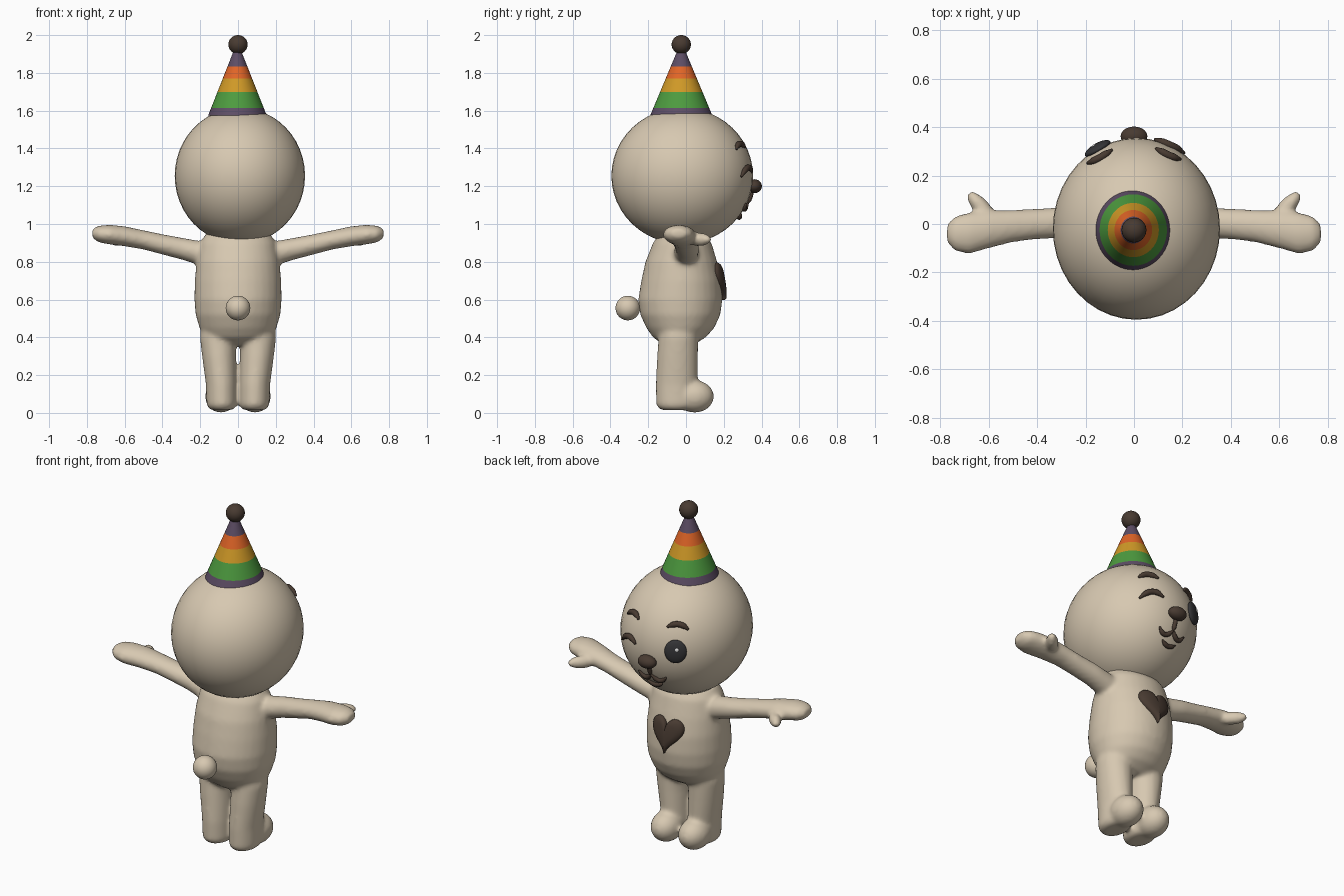
import bpy, bmesh, math
from mathutils import Vector

if "Cube" in bpy.data.objects:
    bpy.data.objects.remove(bpy.data.objects["Cube"], do_unlink=True)


def material(name, r, g, b):
    m = bpy.data.materials.new(name)
    m.use_nodes = True
    m.diffuse_color = (r, g, b, 1)
    bsdf = m.node_tree.nodes["Principled BSDF"]
    bsdf.inputs["Base Color"].default_value = (r, g, b, 1)
    bsdf.inputs["Roughness"].default_value = 0.8
    return m


CREAM = material("cream", 0.68, 0.58, 0.44)
BROWN = material("dark brown", 0.065, 0.043, 0.031)
CHARCOAL = material("charcoal", 0.035, 0.035, 0.038)
WHITE = material("white", 0.85, 0.85, 0.85)
PURPLE = material("purple", 0.11, 0.075, 0.13)
GREEN = material("green", 0.075, 0.33, 0.05)
YELLOW = material("yellow", 0.63, 0.32, 0.02)
ORANGE = material("orange", 0.75, 0.13, 0.02)


def finish(name, bm, *mats):
    bmesh.ops.recalc_face_normals(bm, faces=bm.faces)
    me = bpy.data.meshes.new(name)
    bm.to_mesh(me)
    bm.free()
    for m in mats:
        me.materials.append(m)
    for p in me.polygons:
        p.use_smooth = True
    ob = bpy.data.objects.new(name, me)
    bpy.context.collection.objects.link(ob)
    return ob


def ball(name, loc, radii, mat, rot=None):
    bm = bmesh.new()
    bmesh.ops.create_uvsphere(bm, u_segments=40, v_segments=24, radius=1)
    ob = finish(name, bm, mat)
    ob.location, ob.scale = loc, radii
    if rot:
        ob.rotation_euler = rot
    return ob


def skin_rings(bm, rings, steps=32):
    """Loft closed rings of points and cap both ends."""
    loops = [[bm.verts.new(p) for p in ring] for ring in rings]
    bands = []
    for a, b in zip(loops, loops[1:]):
        bands.append([bm.faces.new((a[i], a[(i + 1) % steps], b[(i + 1) % steps], b[i]))
                      for i in range(steps)])
    bm.faces.new(loops[0])
    bm.faces.new(loops[-1])
    return bands


def ellipse(center, u, v, steps=32):
    c, u, v = Vector(center), Vector(u), Vector(v)
    return [c + u * math.cos(t) + v * math.sin(t)
            for t in (math.tau * i / steps for i in range(steps))]


# Torso and legs: height, centre x, centre y, half width, half depth
def upright(name, rows):
    bm = bmesh.new()
    skin_rings(bm, [ellipse((x, y, z), (rx, 0, 0), (0, ry, 0)) for z, x, y, rx, ry in rows])
    return finish(name, bm, CREAM)


body = upright("body", [
    (0.36, 0, -0.04, 0.11, 0.08), (0.40, 0, -0.035, 0.18, 0.14), (0.45, 0, -0.03, 0.204, 0.18),
    (0.52, 0, -0.03, 0.225, 0.212), (0.60, 0, -0.03, 0.231, 0.223), (0.70, 0, -0.025, 0.229, 0.212),
    (0.80, 0, -0.025, 0.22, 0.19), (0.90, 0, -0.02, 0.2, 0.155), (0.95, 0, -0.02, 0.17, 0.12)])
limbs = []
for side, s in (("left", 1), ("right", -1)):
    limbs.append(upright(side + "_leg", [
        (0.015, s * 0.086, -0.055, 0.06, 0.08), (0.04, s * 0.086, -0.05, 0.08, 0.108),
        (0.15, s * 0.088, -0.05, 0.082, 0.11), (0.30, s * 0.1, -0.045, 0.09, 0.108),
        (0.40, s * 0.105, -0.04, 0.097, 0.105), (0.48, s * 0.1, -0.035, 0.09, 0.1)]))
    limbs.append(ball(side + "_foot", (s * 0.09, 0.045, 0.087), (0.084, 0.103, 0.086), CREAM))

    # Arm along x: distance, centre y, centre z, half depth, half height
    bm = bmesh.new()
    skin_rings(bm, [ellipse((s * x, y, z), (0, ry, 0), (0, 0, rz)) for x, y, z, ry, rz in [
        (0.10, 0, 0.83, 0.06, 0.06), (0.20, 0, 0.845, 0.066, 0.065), (0.30, 0.006, 0.87, 0.064, 0.058),
        (0.40, 0, 0.892, 0.063, 0.054), (0.50, -0.008, 0.916, 0.067, 0.051),
        (0.60, -0.022, 0.935, 0.079, 0.053), (0.68, -0.038, 0.944, 0.086, 0.052),
        (0.74, -0.04, 0.947, 0.072, 0.044), (0.772, -0.04, 0.95, 0.038, 0.022)]])
    limbs.append(finish(side + "_arm", bm, CREAM))
    limbs.append(ball(side + "_thumb", (s * 0.63, 0.07, 0.918), (0.082, 0.034, 0.036),
                      CREAM, (0, 0, s * math.radians(48))))

# Fuse torso and limbs into one soft skin
bpy.ops.object.select_all(action="DESELECT")
for ob in limbs + [body]:
    ob.select_set(True)
bpy.context.view_layer.objects.active = body
bpy.ops.object.join()
remesh = body.modifiers.new("fuse", "REMESH")
remesh.mode, remesh.voxel_size, remesh.use_smooth_shade = "VOXEL", 0.012, True
smooth = body.modifiers.new("soften", "SMOOTH")
smooth.factor, smooth.iterations = 0.5, 8

ball("tail", (0, -0.308, 0.555), (0.065, 0.065, 0.065), CREAM)

# Head
HEAD = Vector((0.01, -0.02, 1.255))
SIZE = Vector((0.345, 0.375, 0.36))
ball("head", HEAD, SIZE, CREAM)


def on_head(x, z, lift=0.0):
    """Point on the face side of the head, and its outward direction."""
    u, w = (x - HEAD.x) / SIZE.x, (z - HEAD.z) / SIZE.z
    v = math.sqrt(1 - u * u - w * w)
    n = Vector((u / SIZE.x, v / SIZE.y, w / SIZE.z)).normalized()
    return Vector((x, HEAD.y + SIZE.y * v, z)) + n * lift, n


def stroke(name, x0, x1, z0, z1, bulge, radius):
    """Tapered tube lying on the face, bowed up or down by bulge."""
    bm = bmesh.new()
    path, n = [], 14
    for i in range(n + 1):
        t = i / n
        path.append(on_head(x0 + (x1 - x0) * t, z0 + (z1 - z0) * t + bulge * 4 * t * (1 - t), 0.004))
    rings = []
    for i, (p, normal) in enumerate(path):
        along = (path[min(i + 1, n)][0] - path[max(i - 1, 0)][0]).normalized()
        r = radius * (0.35 + 0.65 * min(1, 4 * min(i, n - i) / n))
        rings.append(ellipse(p, normal * r, normal.cross(along) * r, 12))
    skin_rings(bm, rings, 12)
    return finish(name, bm, BROWN)


# Face: brows, winking eye, muzzle and open eye
for side, s in (("left", 1), ("right", -1)):
    stroke(side + "_brow", s * 0.09, s * 0.19, 1.405, 1.395, 0.022, 0.016)
    stroke(side + "_mouth_curve", 0, s * 0.085, 1.115, 1.11, -0.032, 0.013)
stroke("winking_eye", 0.085, 0.205, 1.275, 1.25, 0.035, 0.016)
stroke("muzzle_line", 0, 0.001, 1.18, 1.11, 0, 0.012)
stroke("lower_lip", -0.045, 0.045, 1.055, 1.055, -0.018, 0.013)
ball("nose", (0, 0.362, 1.2), (0.055, 0.04, 0.037), BROWN)


def eye_part(name, x, z, lift, radii, mat):
    p, n = on_head(x, z, lift)
    ball(name, p, radii, mat, n.to_track_quat("Z", "Y").to_euler())


eye_part("open_eye", -0.15, 1.28, 0, (0.06, 0.066, 0.022), CHARCOAL)
eye_part("eye_highlight", -0.156, 1.295, 0.02, (0.011, 0.011, 0.005), WHITE)

# Heart on the chest, pillowed and following the torso
bm = bmesh.new()
rings = []
for shrink, lift in ((1, -0.02), (1, 0.012), (0.9, 0.022), (0.6, 0.028), (0.2, 0.03)):
    ring = []
    for i in range(48):
        t = math.tau * i / 48
        x = shrink * 0.1 * math.sin(t) ** 3
        h = 13 * math.cos(t) - 5 * math.cos(2 * t) - 2 * math.cos(3 * t) - math.cos(4 * t)
        z = 0.714 + shrink * 0.0068 * h
        depth = 0.223 - 0.165 * max(0, z - 0.6)
        ring.append((x, -0.028 + depth * math.sqrt(1 - (x / 0.23) ** 2) + lift, z))
    rings.append(ring)
skin_rings(bm, rings, 48)
finish("chest_heart", bm, BROWN)

# Striped party hat: one band per ring pair
levels = [1.575, 1.615, 1.70, 1.77, 1.835, 1.93]
bm = bmesh.new()
rings = []
for z in levels:
    r = 0.158 - 0.143 * (z - levels[0]) / (levels[-1] - levels[0])
    rings.append(ellipse((-0.003, -0.025, z), (r * 0.98, 0, 0), (0, r * 1.04, 0), 48))
for index, band in enumerate(skin_rings(bm, rings, 48)):
    for f in band:
        f.material_index = index % 4
hat = finish("party_hat", bm, PURPLE, GREEN, YELLOW, ORANGE)
ball("hat_pompom", (0, -0.025, 1.95), (0.051, 0.051, 0.05), BROWN)

bpy.ops.object.select_all(action="DESELECT")
bpy.context.view_layer.objects.active = hat
hat.select_set(True)
bpy.ops.object.shade_smooth_by_angle(angle=math.radians(40))
